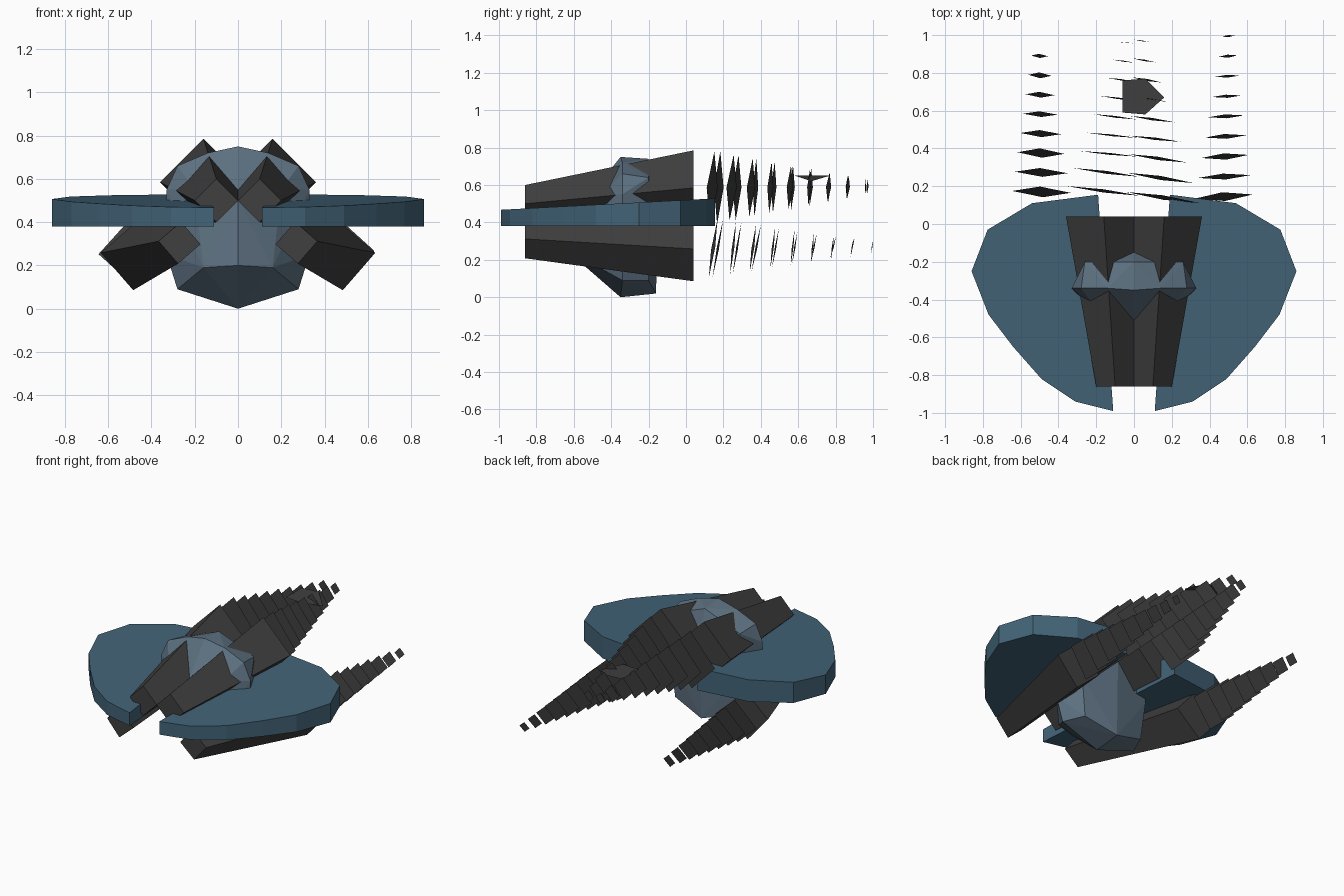
import bpy, bmesh, math, random

if "Cube" in bpy.data.objects:
    bpy.data.objects.remove(bpy.data.objects["Cube"])

random.seed(4)


def material(name, color):
    m = bpy.data.materials.new(name)
    m.diffuse_color = (*color, 1)
    m.use_nodes = True
    m.node_tree.nodes["Principled BSDF"].inputs["Base Color"].default_value = m.diffuse_color
    return m


BLUE = material("wing_blue", (0.055, 0.125, 0.185))
SLATE = material("hull_slate", (0.11, 0.165, 0.22))
DARK = material("engine_dark", (0.05, 0.05, 0.05))


def finish(name, bm, mat):
    bmesh.ops.recalc_face_normals(bm, faces=bm.faces)
    me = bpy.data.meshes.new(name)
    bm.to_mesh(me)
    bm.free()
    me.materials.append(mat)
    ob = bpy.data.objects.new(name, me)
    bpy.context.collection.objects.link(ob)
    return ob


def loft(name, ring_a, ring_b, mat):
    """Closed solid between two rings of equal length."""
    bm = bmesh.new()
    a = [bm.verts.new(p) for p in ring_a]
    b = [bm.verts.new(p) for p in ring_b]
    n = len(a)
    bm.faces.new(a)
    bm.faces.new(b[::-1])
    for i in range(n):
        j = (i + 1) % n
        bm.faces.new((a[i], b[i], b[j], a[j]))
    return finish(name, bm, mat)


def diamond(x, y, z, r, turn=0.0, tilt_x=0.0, tilt_z=0.0):
    """Four corners of a square standing on its corner, facing along y."""
    pts = []
    for k in range(4):
        t = turn + k * math.pi / 2
        dx, dz = r * math.cos(t), r * math.sin(t)
        pts.append((x + dx, y + dx * tilt_x + dz * tilt_z, z + dz))
    return pts


# Half-saucer wings: flat underside, top rising toward the back
outline = [(0.11, -0.99), (0.31, -0.94), (0.49, -0.82), (0.64, -0.65), (0.77, -0.48),
           (0.86, -0.25), (0.775, -0.03), (0.54, 0.11), (0.19, 0.155)]
for s, side in ((1, "right"), (-1, "left")):
    loft("wing_" + side,
         [(s * x, y, 0.38) for x, y in outline],
         [(s * x, y, 0.52 + 0.053 * y) for x, y in outline], BLUE)

    # Square engine pods, flaring toward the back
    loft("upper_engine_" + side,
         diamond(s * 0.1, -0.86, 0.5, 0.1),
         diamond(s * 0.16, 0.04, 0.585, 0.2), DARK)
    loft("lower_engine_" + side,
         diamond(s * 0.27, -0.86, 0.305, 0.097, s * 0.07),
         diamond(s * 0.473, 0.04, 0.247, 0.162, s * 0.07), DARK)

# Faceted central hull
centre_pts = [(-0.35, 0.0), (-0.16, 0.02), (-0.58, 0.2), (-0.55, 0.5),
              (-0.35, 0.75), (-0.2, 0.74), (-0.15, 0.6)]
side_pts = [(0.28, -0.34, 0.09), (0.33, -0.34, 0.25), (0.33, -0.34, 0.55),
            (0.28, -0.34, 0.66), (0.14, -0.34, 0.72), (0.16, -0.52, 0.19),
            (0.2, -0.45, 0.55), (0.22, -0.2, 0.09), (0.25, -0.19, 0.35),
            (0.26, -0.2, 0.64)]
bm = bmesh.new()
for y, z in centre_pts:
    bm.verts.new((0, y, z))
for x, y, z in side_pts:
    bm.verts.new((x, y, z))
    bm.verts.new((-x, y, z))
hull = bmesh.ops.convex_hull(bm, input=bm.verts)
loose = [v for v in bm.verts if not v.link_faces]
bmesh.ops.delete(bm, geom=loose, context='VERTS')
finish("central_hull", bm, SLATE)


# Exhaust trails: rows of thin tilted squares shrinking toward the back
def trail(name, start, end, r0, r1, count, turn, tilt_x, tilt_z):
    bm = bmesh.new()
    for i in range(count):
        t = i / (count - 1)
        x, y, z = (a + (b - a) * t for a, b in zip(start, end))
        jig = random.uniform(0.7, 1.2)
        r = r0 + (r1 - r0) * t
        pts = diamond(x, y, z, r, turn, tilt_x * jig, tilt_z * jig)
        bm.faces.new([bm.verts.new(p) for p in pts])
    finish(name, bm, DARK)


trail("lower_trail_left", (-0.49, 0.17, 0.26), (-0.5, 0.89, 0.27), 0.155, 0.045, 8, 0.05, -0.05, 0.22)
trail("lower_trail_right", (0.475, 0.145, 0.26), (0.5, 0.995, 0.27), 0.155, 0.035, 9, 0.05, 0.06, 0.14)
trail("upper_trail_left", (-0.16, 0.175, 0.585), (-0.04, 0.96, 0.59), 0.195, 0.04, 9, 0, -0.12, 0.04)
trail("upper_trail_right", (0.155, 0.14, 0.585), (0.04, 0.97, 0.59), 0.195, 0.04, 9, 0, -0.15, 0.06)

# One loose exhaust square lying flat
bm = bmesh.new()
flat = [(-0.06, 0.59, 0.65), (0.06, 0.58, 0.65), (0.16, 0.67, 0.62), (0.06, 0.77, 0.65), (-0.06, 0.76, 0.65)]
bm.faces.new([bm.verts.new(p) for p in flat])
finish("loose_exhaust_plate", bm, DARK)
